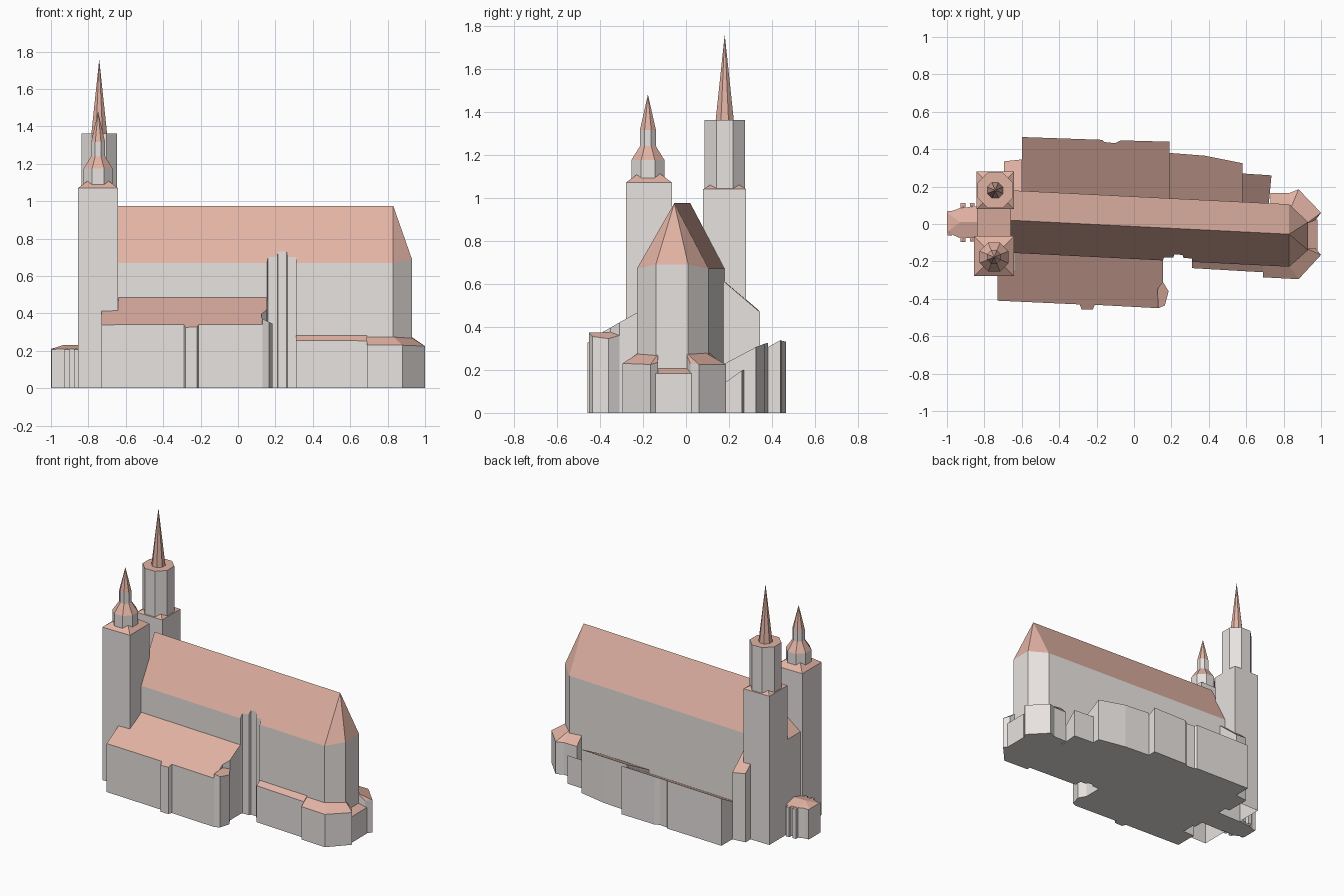
import bpy, math

def material(name, col):
    m = bpy.data.materials.new(name)
    m.diffuse_color = (*col, 1)
    return m

WALL = material("wall_stone", (0.80, 0.76, 0.74))
ROOF = material("roof_tile", (0.76, 0.45, 0.37))

def make(name, verts, walls, roofs):
    me = bpy.data.meshes.new(name)
    me.from_pydata(verts, [], walls + roofs)
    me.materials.append(WALL)
    me.materials.append(ROOF)
    for i, p in enumerate(me.polygons):
        p.material_index = int(i >= len(walls))
    ob = bpy.data.objects.new(name, me)
    bpy.context.collection.objects.link(ob)
    return ob

def block(name, foot, top=None, extra=(), roofs=None):
    """Counter-clockwise footprint raised to a roof plane top(x, y), or to each point's own z."""
    n = len(foot)
    tops = [(p[0], p[1], top(p[0], p[1]) if top else p[2]) for p in foot]
    verts = [(p[0], p[1], 0) for p in foot] + tops + list(extra)
    walls = [(i, (i + 1) % n, n + (i + 1) % n, n + i) for i in range(n)]
    walls.append(tuple(reversed(range(n))))
    roofs = roofs or [range(n)]
    return make(name, verts, walls, [tuple(n + i for i in f) for f in roofs])

def stack(name, cx, cy, n, levels):
    """Regular n-sided rings (half width, z, roofed above?) joined upward."""
    verts, walls, roofs = [], [], []
    for r, z, _ in levels:
        R = r / math.cos(math.pi / n)
        for k in range(n):
            a = (2 * k + 1) * math.pi / n
            verts.append((cx + R * math.cos(a), cy + R * math.sin(a), z))
    for j in range(len(levels) - 1):
        for k in range(n):
            q = (j*n + k, j*n + (k+1) % n, (j+1)*n + (k+1) % n, (j+1)*n + k)
            (roofs if levels[j][2] else walls).append(q)
    return make(name, verts, walls, roofs)

# The church body is skewed slightly: lines along it follow y = c - SK * x
SK = 0.05

def at(x, c):
    return (x, c - SK * x)

def lean(c0, z0, slope):
    return lambda x, y: z0 + slope * (y + SK * x - c0)

# Nave with gable roof, polygonal east end and a recess in the south wall
south = lean(-0.013, 0.975, 0.305 / 0.174)
pts = [at(-0.66, -0.187), at(0.155, -0.187), (0.16, -0.178), (0.21, -0.178), (0.215, -0.163),
       (0.26, -0.165), (0.265, -0.182), (0.31, -0.184), at(0.31, -0.187), at(0.83, -0.187)]
foot = [(x, y, south(x, y)) for x, y in pts]
foot += [(0.93, -0.14, 0.69), (0.93, 0.01, 0.69), (*at(0.83, 0.147), 0.67), (*at(-0.66, 0.147), 0.67)]
ridge = [(*at(-0.66, -0.013), 0.975), (*at(0.83, -0.013), 0.975)]
n = len(foot)
# ridge points sit after the top ring
W, E = n, n + 1
block("nave", foot, None, ridge,
      [list(range(10)) + [E, W], (9, 10, E), (10, 11, E), (11, 12, E), (12, 13, W, E)])
make("nave_west_gable", [foot[0], foot[-1], ridge[0]], [(0, 2, 1)], [])

# Lower bay between the towers
block("west_bay", [(-0.84, -0.08), (-0.65, -0.08), (-0.65, 0.09), (-0.84, 0.09)],
      lambda x, y: 0.66 + 0.75 * (x + 0.84))

# South tower with stepped cap
X, Y = -0.748, -0.172
stack("south_tower", X, Y, 4, [(0.107, 0, 0), (0.107, 1.07, 1), (0.001, 1.15, 1)])
stack("south_belfry", X, Y - 0.005, 8, [(0.077, 1.07, 0), (0.077, 1.175, 1), (0.037, 1.24, 0),
                                      (0.037, 1.316, 1), (0.0005, 1.478, 1)])
# North tower with tall octagon and spire
X, Y = -0.742, 0.18
stack("north_tower", X, Y, 4, [(0.1, 0, 0), (0.1, 1.04, 1), (0.001, 1.10, 1)])
stack("north_belfry", X, Y, 8, [(0.095, 1.03, 0), (0.095, 1.362, 1), (0.042, 1.362, 1),
                                (0.0005, 1.755, 1)])

# South aisle
block("south_aisle", [(-0.73, -0.41), (-0.29, -0.43), (-0.28, -0.457), (-0.22, -0.457), (-0.21, -0.432),
                      (0.13, -0.45), (0.125, -0.35), (0.155, -0.31), (0.155, -0.18), (-0.64, -0.15),
                      (-0.64, -0.25), (-0.73, -0.25)], lean(-0.445, 0.34, 0.56))
block("south_stair_turret", [(0.13, -0.45), (0.165, -0.435), (0.185, -0.36), (0.155, -0.31),
                             (0.125, -0.35)], lambda x, y: 0.345 + 0.5 * (0.185 - x))

# North aisles, stepping down eastward
block("north_aisle", [at(-0.6, 0.135), at(0.19, 0.135), (0.19, 0.44), (-0.07, 0.447), (-0.1, 0.432),
                      (-0.16, 0.438), (-0.17, 0.45), (-0.6, 0.465)], lean(0.443, 0.335, 0.55))
block("north_chapel", [at(0.19, 0.135), at(0.58, 0.135), (0.58, 0.325), (0.38, 0.365), (0.19, 0.38)],
      lean(0.39, 0.325, 0.53))
block("north_sacristy", [at(0.58, 0.135), at(0.72, 0.135), (0.735, 0.26), (0.58, 0.27)],
      lean(0.30, 0.20, 0.72))
block("north_west_bay", [(-0.695, 0.16), (-0.6, 0.16), (-0.6, 0.345), (-0.695, 0.335)],
      lean(0.30, 0.48, -0.85))

# Low chapels around the east end
block("south_choir_aisle", [(0.31, -0.236), (0.69, -0.258), (0.69, -0.21), (0.31, -0.19)],
      lean(-0.2215, 0.255, 0.75))
block("south_east_chapel", [(0.69, -0.285, 0.23), (0.88, -0.295, 0.23), (1.0, -0.165, 0.225),
                            (0.97, -0.13, 0.235), (0.92, -0.13, 0.275), (0.83, -0.225, 0.275),
                            (0.69, -0.218, 0.275)],
      roofs=[(0, 1, 5, 6), (1, 2, 4, 5), (2, 3, 4)])
block("north_east_chapel", [(1.0, 0.06, 0.225), (0.88, 0.185, 0.225), (0.83, 0.165, 0.225),
                            (0.73, 0.165, 0.225), (0.73, 0.11, 0.28), (0.84, 0.09, 0.28),
                            (0.92, 0.0, 0.28), (0.97, 0.02, 0.23)],
      roofs=[(7, 0, 6), (0, 1, 5, 6), (1, 2, 5), (2, 3, 4, 5)])
block("east_chapel", [(0.92, -0.145), (0.98, -0.145), (0.98, 0.025), (0.92, 0.025)],
      lambda x, y: 0.182 + 0.5 * (0.98 - x))

# West porch with hipped roof and corner buttresses
porch = [(-1.0, -0.045, 0.21), (-0.93, -0.075, 0.21), (-0.84, -0.075, 0.21), (-0.84, 0.095, 0.21),
         (-0.93, 0.085, 0.21), (-1.0, 0.06, 0.21)]
block("west_porch", porch, None, [(-0.93, 0.01, 0.232), (-0.84, 0.01, 0.232)],
      [(5, 0, 6), (0, 1, 6), (1, 2, 7, 6), (3, 4, 6, 7), (4, 5, 6)])
for i, (x, y) in enumerate([(-0.915, -0.082), (-0.865, -0.08), (-0.865, 0.1), (-0.915, 0.098),
                            (-0.985, 0.057), (-0.985, -0.048)]):
    stack("porch_buttress_%d" % i, x, y, 4, [(0.013, 0, 0), (0.013, 0.208, 1), (0.0005, 0.213, 1)])
